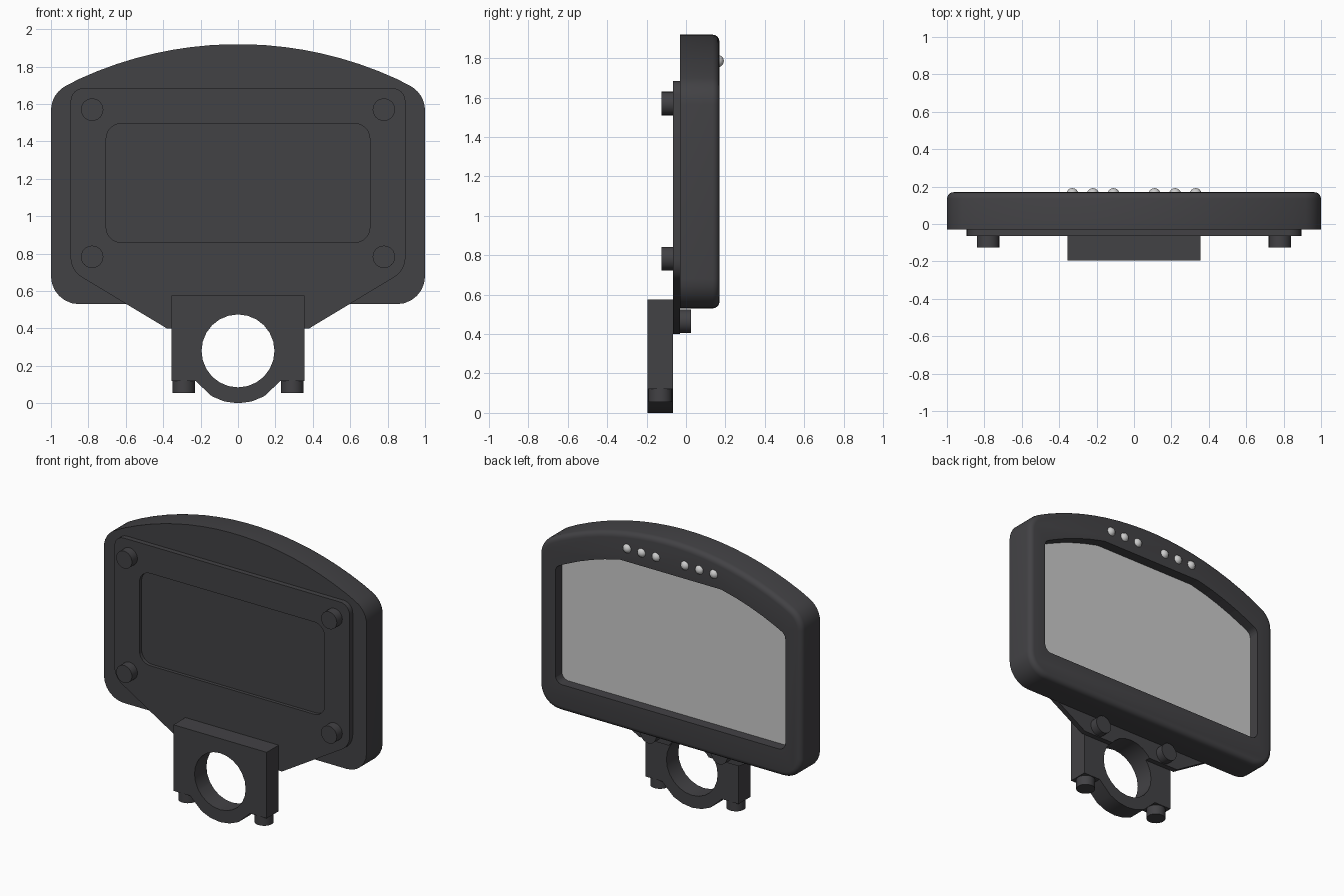
import bpy, bmesh, math
from mathutils import Vector, Matrix

if "Cube" in bpy.data.objects:
    bpy.data.objects.remove(bpy.data.objects["Cube"])

dark = bpy.data.materials.new("dark_plastic")
dark.diffuse_color = (0.055, 0.054, 0.059, 1)
dark.use_nodes = True
dark.node_tree.nodes["Principled BSDF"].inputs["Base Color"].default_value = dark.diffuse_color


def rounded(corners, seg=6):
    """Turn (x, z, radius) corners into a filleted outline."""
    out, n = [], len(corners)
    for i, (x, z, r) in enumerate(corners):
        p = Vector((x, z))
        if r == 0:
            out.append(p)
            continue
        a = (Vector(corners[i - 1][:2]) - p).normalized()
        b = (Vector(corners[(i + 1) % n][:2]) - p).normalized()
        half = a.angle(b) / 2
        c = p + (a + b).normalized() * (r / math.sin(half))
        s, e = p + a * (r / math.tan(half)) - c, p + b * (r / math.tan(half)) - c
        sweep = math.pi - 2 * half
        for k in range(seg + 1):
            t = k / seg
            out.append(c + (s * math.sin((1 - t) * sweep) + e * math.sin(t * sweep)) / math.sin(sweep))
    return out


def finish(name, bm, mat=dark, smooth=True):
    bmesh.ops.recalc_face_normals(bm, faces=bm.faces)
    me = bpy.data.meshes.new(name)
    bm.to_mesh(me)
    bm.free()
    ob = bpy.data.objects.new(name, me)
    bpy.context.collection.objects.link(ob)
    if mat:
        me.materials.append(mat)
    if smooth:
        shade(ob)
    return ob


def shade(ob):
    bpy.ops.object.select_all(action='DESELECT')
    ob.select_set(True)
    bpy.context.view_layer.objects.active = ob
    bpy.ops.object.shade_smooth_by_angle(angle=math.radians(32))


def prism(name, pts, y0, y1, bevel=0, **kw):
    """Extrude an x-z outline from y0 to y1, optionally rounding the y1 rim."""
    bm = bmesh.new()
    f = bm.faces.new([bm.verts.new((p[0], y0, p[1])) for p in pts])
    g = bmesh.ops.extrude_face_region(bm, geom=[f], use_keep_orig=True)
    bmesh.ops.translate(bm, vec=(0, y1 - y0, 0),
                        verts=[v for v in g['geom'] if isinstance(v, bmesh.types.BMVert)])
    bmesh.ops.recalc_face_normals(bm, faces=bm.faces)
    if bevel:
        rim = [e for e in bm.edges if all(abs(v.co.y - y1) < 1e-5 for v in e.verts)]
        bmesh.ops.bevel(bm, geom=rim, offset=bevel, segments=4, profile=0.5, affect='EDGES')
    return finish(name, bm, **kw)


def cylinder(name, loc, r, depth, axis, sides=24):
    bm = bmesh.new()
    rot = Matrix.Rotation(math.pi / 2, 4, 'X') if axis == 'Y' else Matrix()
    bmesh.ops.create_cone(bm, cap_ends=True, segments=sides, radius1=r, radius2=r, depth=depth,
                          matrix=Matrix.Translation(loc) @ rot)
    return finish(name, bm)


def cut(ob, cutter):
    m = ob.modifiers.new("cut", 'BOOLEAN')
    m.operation, m.solver, m.object = 'DIFFERENCE', 'EXACT', cutter
    bpy.context.view_layer.objects.active = ob
    bpy.ops.object.modifier_move_to_index(modifier="cut", index=0)
    bpy.ops.object.modifier_apply(modifier="cut")
    shade(ob)


def arc_z(x, r):
    return math.sqrt(r * r - x * x) - 0.11


# Housing with domed top and rounded display-side rim
top = [(x / 100, arc_z(x / 100, 2.03), 0) for x in range(85, -86, -10)]
outline = rounded([(-1, 0.53, 0.15), (1, 0.53, 0.15), (1, arc_z(1, 2.03), 0.15)]
                  + top + [(-1, arc_z(1, 2.03), 0.15)])
housing = prism("housing", outline, -0.03, 0.17, bevel=0.035)

# Display opening: flat under the lights, curved shoulders
side = [(x, arc_z(x, 1.845), 0) for x in (0.8, 0.7, 0.6, 0.5, 0.385)]
mirror = [(-x, z, 0) for x, z, _ in reversed(side)]
e = arc_z(0.875, 1.845)
opening = rounded([(-0.875, 0.715, 0.05), (0.875, 0.715, 0.05), (0.875, e, 0.05)]
                  + side + mirror + [(-0.875, e, 0.05)])
display_cutter = prism("display_cutter", opening, 0.095, 0.3, smooth=False)
cut(housing, display_cutter)
screen = prism("screen", opening, 0.09, 0.1, mat=None, smooth=False)

# Indicator lights
for i, x in enumerate((-0.33, -0.22, -0.11, 0.11, 0.22, 0.33)):
    bm = bmesh.new()
    bmesh.ops.create_uvsphere(bm, u_segments=16, v_segments=10, radius=0.032,
                              matrix=Matrix.Translation((x, 0.16, 1.785)))
    finish(f"indicator_light_{i}", bm, mat=None)

# Mounting plate with shallow panel recess and bar clearance
plate = prism("mounting_plate", rounded([
    (-0.895, 1.685, 0.07), (-0.895, 0.71, 0.12), (-0.38, 0.4, 0),
    (0.38, 0.4, 0), (0.895, 0.71, 0.12), (0.895, 1.685, 0.07)]), -0.065, -0.03)
panel_cutter = prism("panel_cutter", rounded([
    (-0.705, 0.86, 0.08), (0.705, 0.86, 0.08), (0.705, 1.495, 0.08), (-0.705, 1.495, 0.08)]),
    -0.2, -0.042, smooth=False)
cut(plate, panel_cutter)

# Handlebar clamp: block merging into a ring
ring = [(0.28 * math.sin(math.radians(a)), 0.28 - 0.28 * math.cos(math.radians(a)))
        for a in range(-45, 46, 15)]
clamp = prism("bar_clamp", [(-0.355, 0.575), (-0.355, 0.12), (-0.228, 0.12)] + ring[1:-1]
              + [(0.228, 0.12), (0.355, 0.12), (0.355, 0.575)], -0.195, -0.065)
bar_cutter = cylinder("bar_cutter", (0, -0.1, 0.28), 0.195, 0.5, 'Y')
cut(clamp, bar_cutter)
cut(plate, bar_cutter)
for c in (display_cutter, panel_cutter, bar_cutter):
    bpy.data.objects.remove(c)

# Screws, plate bolts and clamp bolts
for s, label in ((-1, "left"), (1, "right")):
    cylinder(f"lower_screw_{label}", (s * 0.78, -0.09, 0.783), 0.06, 0.07, 'Y')
    cylinder(f"upper_screw_{label}", (s * 0.78, -0.09, 1.57), 0.06, 0.07, 'Y')
    cylinder(f"plate_bolt_{label}", (s * 0.27, -0.0075, 0.465), 0.06, 0.065, 'Y')
    cylinder(f"clamp_bolt_{label}", (s * 0.29, -0.13, 0.09), 0.06, 0.07, 'Z')
